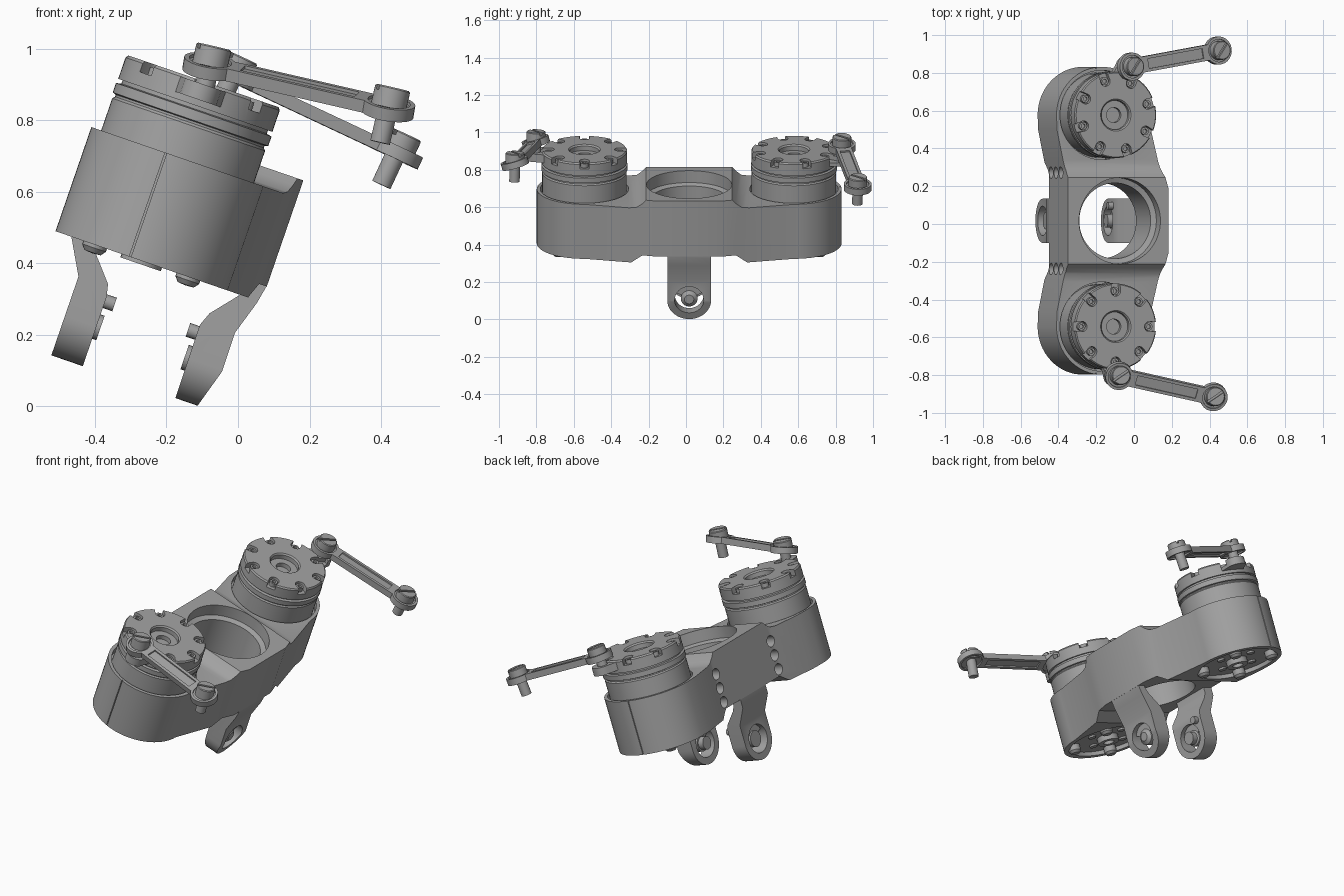
import bpy, bmesh, math
from math import cos, sin, pi, radians
from mathutils import Matrix, Vector

cube = bpy.data.objects.get("Cube")
if cube:
    bpy.data.objects.remove(cube)

GREY = (0.36, 0.36, 0.36, 1)
metal = bpy.data.materials.new("grey_metal")
metal.use_nodes = True
metal.diffuse_color = GREY
metal.node_tree.nodes["Principled BSDF"].inputs["Base Color"].default_value = GREY

TILT = Matrix.Translation((0, 0.017, 0)) @ Matrix.Rotation(radians(19), 4, 'Y')
ALONG_X = Matrix.Rotation(pi / 2, 4, 'Y')
MOTOR_X, MOTOR_Y = -0.387, 0.56


def make(name, bm):
    bmesh.ops.recalc_face_normals(bm, faces=bm.faces)
    me = bpy.data.meshes.new(name)
    bm.to_mesh(me)
    bm.free()
    me.materials.append(metal)
    ob = bpy.data.objects.new(name, me)
    bpy.context.collection.objects.link(ob)
    return ob


def prism(name, pts, lo, hi, axis='z'):
    """Extrude a 2D outline along z (points x,y), x (points y,z) or y (points x,z)."""
    put = {'z': lambda p, h: (p[0], p[1], h),
           'x': lambda p, h: (h, p[0], p[1]),
           'y': lambda p, h: (p[0], h, p[1])}[axis]
    bm = bmesh.new()
    face = bm.faces.new([bm.verts.new(put(p, lo)) for p in pts])
    ext = bmesh.ops.extrude_face_region(bm, geom=[face])
    move = Vector(put((0, 0), hi - lo))
    bmesh.ops.translate(bm, vec=move, verts=[v for v in ext['geom'] if isinstance(v, bmesh.types.BMVert)])
    return make(name, bm)


def box(name, x0, x1, y0, y1, z0, z1):
    return prism(name, [(x0, y0), (x1, y0), (x1, y1), (x0, y1)], z0, z1)


def lathe(name, profile, at=(0, 0, 0), segs=48, turn=None):
    """Revolve (radius, height) points, starting and ending on the axis."""
    bm = bmesh.new()
    vs = [bm.verts.new((r, 0, h)) for r, h in profile]
    edges = [bm.edges.new(p) for p in zip(vs, vs[1:])]
    bmesh.ops.spin(bm, geom=vs + edges, cent=(0, 0, 0), axis=(0, 0, 1), angle=2 * pi, steps=segs)
    bmesh.ops.remove_doubles(bm, verts=bm.verts, dist=1e-5)
    bm.transform(Matrix.Translation(at) @ (turn or Matrix()))
    return make(name, bm)


def cyl(name, r, lo, hi, at=(0, 0, 0), segs=24, turn=None):
    return lathe(name, [(0, lo), (r, lo), (r, hi), (0, hi)], at, segs, turn)


def combine(ob, tool, op='DIFFERENCE'):
    mod = ob.modifiers.new("cut", 'BOOLEAN')
    mod.operation, mod.solver, mod.object = op, 'EXACT', tool
    deps = bpy.context.evaluated_depsgraph_get()
    me = bpy.data.meshes.new_from_object(ob.evaluated_get(deps))
    ob.modifiers.clear()
    ob.data = me
    bpy.data.objects.remove(tool)


def place(ob, matrix=TILT):
    ob.data.transform(matrix)
    ob.data.shade_smooth()
    ob.data.set_sharp_from_angle(angle=radians(32))


def arc(cx, cy, r, a0, a1, n=24):
    return [(cx + r * cos(radians(a0 + (a1 - a0) * i / n)), cy + r * sin(radians(a0 + (a1 - a0) * i / n)))
            for i in range(n + 1)]


def mirrored(half):
    return half + [(-y, z) for y, z in reversed(half)]


# Main housing: plan outline crossed with a stepped side silhouette
half = [(-0.033, 0.17), (-0.07, 0.3)] + arc(MOTOR_X, MOTOR_Y, 0.255, 0, 180, 32) + [(-0.639, 0.48), (-0.595, 0.27)]
housing = prism("housing", half + [(x, -y) for x, y in reversed(half)], 0.2, 0.8)
shoulder = [(0.23, 0.657), (0.25, 0.635), (0.28, 0.612), (0.32, 0.605), (0.9, 0.605),
            (0.9, 0.297), (0.31, 0.297), (0.25, 0.343)]
side = prism("side_silhouette", mirrored(shoulder), -1, 1, 'x')
combine(housing, side, 'INTERSECT')
combine(housing, lathe("bore", [(0, 0.2), (0.2, 0.2), (0.2, 0.58), (0.228, 0.59), (0.228, 0.8), (0, 0.8)],
                       (-0.306, 0, 0), 64))
for s in (-1, 1):
    y = s * MOTOR_Y
    combine(housing, cyl("socket", 0.236, 0.57, 0.8, (MOTOR_X, y, 0), 64))
    combine(housing, cyl("base_recess", 0.222, 0.2, 0.32, (MOTOR_X, y, 0), 64))
    combine(housing, box("seam", -0.424, -0.419, s * 0.805, s * 0.85, 0.2, 0.8))
    for z in (0.38, 0.46, 0.54):
        combine(housing, cyl("back_hole", 0.031, -0.75, -0.53, (0, s * 0.255, z), 20, ALONG_X))
place(housing)


# Motors with a notched, screwed output disc
def motor(label, s, offset, ear):
    at = (MOTOR_X, s * MOTOR_Y, 0)
    place(lathe(label + "_motor", [(0, 0.33), (0.226, 0.33), (0.226, 0.7), (0.22, 0.707), (0.22, 0.713),
                                   (0.23, 0.716), (0.23, 0.744), (0.215, 0.747), (0.215, 0.765), (0, 0.765)], at, 64))
    disc = lathe(label + "_disc", [(0, 0.757), (0.228, 0.757), (0.228, 0.82), (0.222, 0.828), (0.085, 0.828),
                                   (0.078, 0.82), (0.078, 0.795), (0.04, 0.795), (0.04, 0.77), (0, 0.77)], at, 64)
    # Ear that carries the link screw
    ex, ey = ear
    d = Vector((ex - at[0], ey - at[1])).normalized()
    n = Vector((-d.y, d.x)) * 0.055
    a, b = Vector(at[:2]) + d * 0.16, Vector(ear)
    tip = math.degrees(math.atan2(d.y, d.x))
    ear_pts = [a - n * 1.5] + arc(b.x, b.y, 0.055, tip - 90, tip + 90, 12) + [a + n * 1.5]
    combine(disc, prism("ear", ear_pts, 0.775, 0.82), 'UNION')
    for i in range(8):
        ang = radians(offset + 45 * i)
        p = (at[0] + 0.188 * cos(ang), at[1] + 0.188 * sin(ang), 0)
        notch = prism("notch", arc(0, 0, 0.027, 90, 270, 10) + [(0.08, -0.02), (0.08, 0.02)], 0.795, 0.9)
        notch.data.transform(Matrix.Translation(p) @ Matrix.Rotation(ang, 4, 'Z'))
        combine(disc, notch)
        place(lathe(label + "_disc_screw", [(0, 0.79), (0.021, 0.79), (0.021, 0.818), (0.011, 0.818),
                                            (0.011, 0.806), (0, 0.806)], p, 12))
    place(disc)
    # Underside hub and screws
    place(lathe(label + "_base_hub", [(0, 0.31), (0.03, 0.31), (0.03, 0.287), (0.06, 0.287), (0.06, 0.34), (0, 0.34)],
                at, 24))
    for i in range(4):
        ang = radians(45 + 90 * i)
        p = (at[0] + 0.195 * cos(ang), at[1] + 0.195 * sin(ang), 0)
        place(lathe(label + "_base_screw", [(0, 0.335), (0.035, 0.335), (0.035, 0.288), (0.024, 0.274), (0, 0.272)], p, 20))
        q = (at[0] + 0.12 * cos(ang + 0.8), at[1] + 0.12 * sin(ang + 0.8), 0)
        place(cyl(label + "_base_stud", 0.022, 0.31, 0.335, q, 16))


# Links with two ringed ends, a channelled bar and slotted screws
def link(label, a, b, roll):
    a, b = Vector(a), Vector(b)
    d = (b - a).normalized()
    up = TILT.to_3x3() @ Vector((0, 0, 1))
    up = (up - d * up.dot(d)).normalized()
    frame = Matrix((d, up.cross(d), up)).transposed().to_4x4()
    frame.translation = a
    length = (b - a).length
    r, w = 0.074, 0.042
    edge = math.degrees(math.asin(w / r))
    arm = prism(label + "_link", arc(0, 0, r, edge, 360 - edge) + arc(length, 0, r, edge - 180, 180 - edge),
                -0.018, 0.018)
    for s in (-1, 1):
        lo, hi = sorted((s * 0.009, s * 0.05))
        combine(arm, box("channel", 0.095, length - 0.095, -0.026, 0.026, lo, hi))
        for x in (0, length):
            combine(arm, cyl("ring_recess", 0.06, lo, hi, (x, 0, 0), 32))
    place(arm, frame @ Matrix.Rotation(radians(roll), 4, 'X'))
    for end, x, low in (("inner", 0, -0.065), ("outer", length, -0.1)):
        screw = lathe(f"{label}_{end}_link_screw",
                      [(0, low), (0.028, low), (0.028, 0), (0.05, 0), (0.05, 0.054), (0.046, 0.058), (0, 0.058)],
                      (x, 0, 0), 32)
        slot = box("slot", -0.1, 0.1, -0.006, 0.006, 0.043, 0.1)
        slot.data.transform(Matrix.Translation((x, 0, 0)) @ Matrix.Rotation(0.8, 4, 'Z'))
        combine(screw, slot)
        place(screw, frame)


for label, s, offset, start, stop, roll in (
        ("left", 1, 18, (-0.015, 0.833, 0.925), (0.443, 0.918, 0.71), 0),
        ("right", -1, 0, (-0.08, -0.803, 0.95), (0.42, -0.915, 0.835), 18)):
    local = TILT.inverted() @ Vector(start)
    motor(label, s, offset, (local.x, local.y))
    link(label, start, stop, roll)


# Mounting legs: bent side profile crossed with a round-ended front shape
def leg(name, profile, inner, outer, s):
    ob = prism(name, profile, -0.117, 0.117, 'y')
    shape = arc(0, 0.082, 0.117, 180, 360) + [(0.117, 0.6), (-0.117, 0.6)]
    combine(ob, prism("leg_shape", shape, -1, 1, 'x'), 'INTERSECT')
    combine(ob, cyl("leg_hole", 0.078, -0.12, 0.12, ((inner + outer) / 2, 0, 0.082), 32, ALONG_X))
    place(ob)
    # Pivot bolt, its top bracket and a small locking screw
    mid = (inner + outer) / 2
    at = (mid, 0, 0.082)
    place(lathe(name + "_pivot", [(0, -0.03), (0.045, -0.03), (0.045, 0.02), (0.025, 0.035), (0, 0.035)],
                at, 24, ALONG_X))
    place(prism(name + "_bracket", arc(0, 0.082, 0.08, 25, 155) + arc(0, 0.082, 0.042, 155, 25),
                mid - 0.02, mid + 0.02, 'x'))
    lo, hi = sorted((inner + s * 0.028, inner - s * 0.03))
    place(cyl(name + "_lock_screw", 0.02, lo, hi, (0, 0.08, 0.157), 16, ALONG_X))
    lo, hi = sorted((inner + s * 0.012, mid))
    place(cyl(name + "_pivot_head", 0.036, lo, hi, (0, 0, 0.082), 24, ALONG_X))


leg("rear_leg", [(-0.594, 0.4), (-0.594, 0.295), (-0.54, 0.198), (-0.54, -0.04), (-0.447, -0.04),
                 (-0.447, 0.17), (-0.455, 0.205), (-0.519, 0.279), (-0.535, 0.31), (-0.535, 0.4)], -0.447, -0.54, 1)
leg("front_leg", [(-0.034, 0.4), (-0.034, 0.343), (-0.044, 0.291), (-0.075, 0.192), (-0.074, 0.077), (-0.109, -0.04),
                  (-0.173, -0.04), (-0.175, 0.181), (-0.16, 0.22), (-0.096, 0.297), (-0.08, 0.33), (-0.08, 0.4)],
    -0.174, -0.075, -1)
